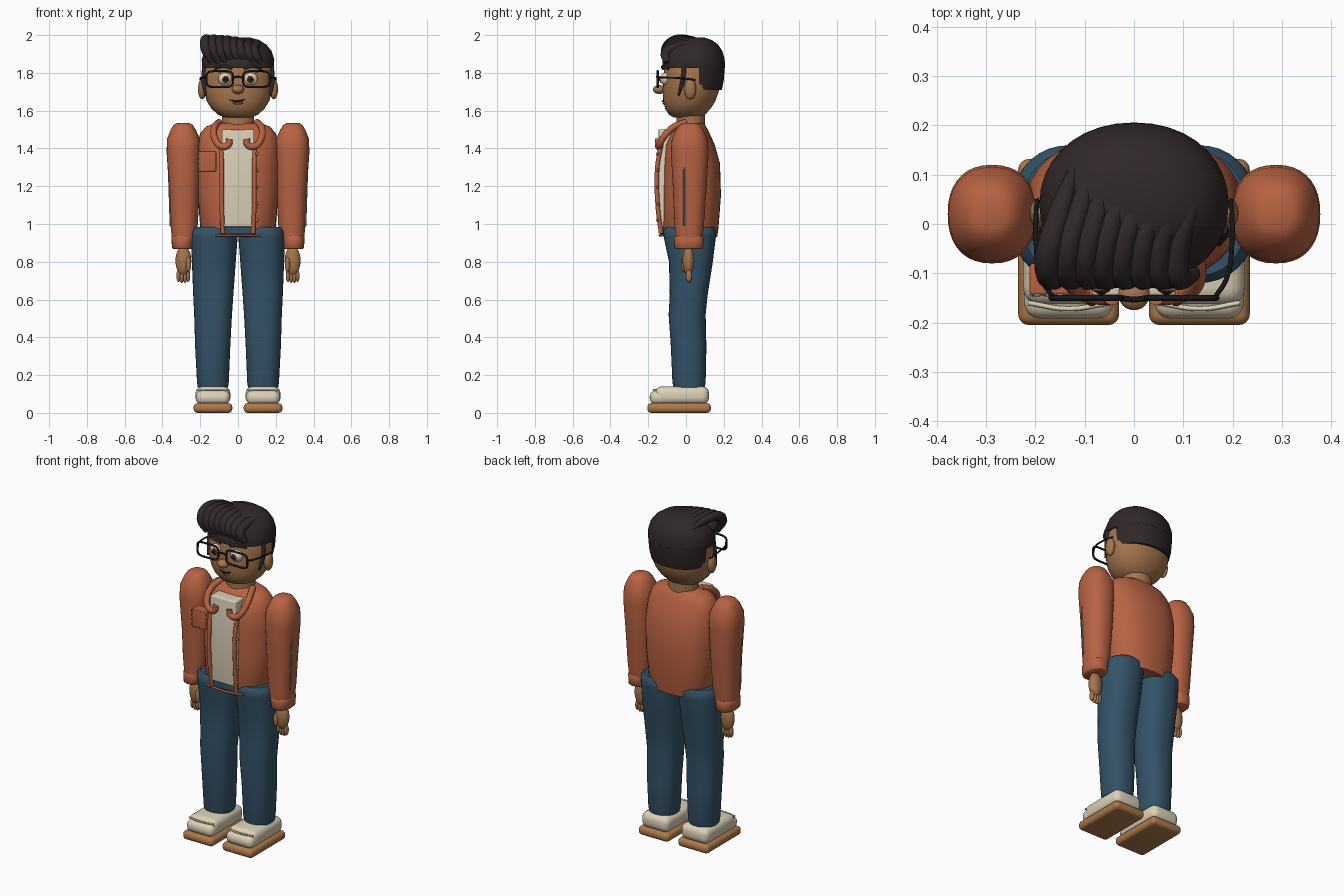
import bpy, bmesh, math
from mathutils import Vector

if "Cube" in bpy.data.objects:
    bpy.data.objects.remove(bpy.data.objects["Cube"], do_unlink=True)
made = []


def material(name, r, g, b):
    m = bpy.data.materials.new(name)
    m.use_nodes = True
    m.diffuse_color = (r, g, b, 1)
    bsdf = m.node_tree.nodes["Principled BSDF"]
    bsdf.inputs["Base Color"].default_value = (r, g, b, 1)
    bsdf.inputs["Roughness"].default_value = 0.8
    return m


SKIN = material("skin tan", .38, .18, .075)
JACKET = material("jacket rust", .48, .125, .055)
CREAM = material("cream", .72, .64, .48)
DENIM = material("denim blue", .034, .085, .135)
HAIR = material("hair black brown", .03, .021, .021)
BLACK = material("black", .008, .008, .01)
RUBBER = material("sole tan", .42, .19, .07)
IRIS = material("iris brown", .1, .035, .012)
LIP = material("lip brown", .2, .06, .035)
STITCH = material("stitch grey", .2, .23, .25)


def add(name, data, mat):
    ob = bpy.data.objects.new(name, data)
    bpy.context.scene.collection.objects.link(ob)
    data.materials.append(mat)
    made.append(ob)
    return ob


def from_bm(name, bm, mat):
    bmesh.ops.recalc_face_normals(bm, faces=bm.faces)
    me = bpy.data.meshes.new(name)
    bm.to_mesh(me)
    bm.free()
    return add(name, me, mat)


def loft(name, rings, mat, power=2.0, cut=None, n=36):
    """Stack of superellipse rings (z, cx, cy, rx, ry), closed at both ends."""
    bm = bmesh.new()
    loops = []
    for z, cx, cy, rx, ry in rings:
        loop = []
        for i in range(n):
            c, s = math.cos(math.tau * i / n), math.sin(math.tau * i / n)
            px = math.copysign(abs(c) ** (2 / power), c)
            py = math.copysign(abs(s) ** (2 / power), s)
            loop.append(bm.verts.new((cx + rx * px, cy + ry * py, z)))
        loops.append(loop)
    for a, b in zip(loops, loops[1:]):
        for i in range(n):
            j = (i + 1) % n
            bm.faces.new((a[i], a[j], b[j], b[i]))
    bm.faces.new(loops[0])
    bm.faces.new(loops[-1])
    if cut:
        bmesh.ops.bisect_plane(bm, geom=bm.verts[:] + bm.edges[:] + bm.faces[:],
                               plane_co=cut[0], plane_no=cut[1], clear_inner=True)
        bmesh.ops.holes_fill(bm, edges=[e for e in bm.edges if e.is_boundary])
    return from_bm(name, bm, mat)


def box(name, lo, hi, mat, bevel=0.0):
    bm = bmesh.new()
    bmesh.ops.create_cube(bm, size=1)
    lo, hi = Vector(lo), Vector(hi)
    for v in bm.verts:
        v.co = (lo + hi) / 2 + v.co * (hi - lo)
    if bevel:
        bmesh.ops.bevel(bm, geom=bm.edges[:], offset=bevel, segments=4,
                        profile=.5, affect='EDGES')
    return from_bm(name, bm, mat)


def ball(name, c, r, mat):
    bm = bmesh.new()
    bmesh.ops.create_uvsphere(bm, u_segments=24, v_segments=14, radius=1)
    for v in bm.verts:
        v.co = Vector(c) + v.co * Vector(r)
    return from_bm(name, bm, mat)


def tube(name, pts, r, mat, closed=False, taper=None):
    cu = bpy.data.curves.new(name, 'CURVE')
    cu.dimensions = '3D'
    cu.bevel_depth, cu.bevel_resolution, cu.resolution_u = r, 3, 8
    cu.use_fill_caps = True
    sp = cu.splines.new('BEZIER')
    sp.bezier_points.add(len(pts) - 1)
    for i, (bp, p) in enumerate(zip(sp.bezier_points, pts)):
        bp.co = p
        bp.handle_left_type = bp.handle_right_type = 'AUTO'
        bp.radius = taper[i] if taper else 1
    sp.use_cyclic_u = closed
    return add(name, cu, mat)


# Torso, neck and head
loft("jacket_body", [(.93, 0, .025, .17, .14), (.98, 0, .022, .2, .15),
     (1.15, 0, .03, .213, .155), (1.32, 0, .03, .22, .15), (1.42, 0, .02, .215, .132),
     (1.48, 0, .02, .2, .105), (1.515, 0, .022, .17, .085), (1.535, 0, .025, .12, .065)],
     JACKET, 2.3)
loft("neck", [(1.48, 0, .025, .085, .075), (1.6, 0, .025, .085, .075)], SKIN)
loft("head", [(1.565, 0, .005, .07, .07), (1.578, 0, .005, .105, .095),
     (1.61, 0, .01, .14, .12), (1.65, 0, .017, .165, .138), (1.7, 0, .025, .18, .148),
     (1.77, 0, .03, .187, .15), (1.84, 0, .03, .18, .145), (1.9, 0, .03, .15, .12)],
     SKIN, 2.15)

# Shirt front, waistband and jacket hem
box("shirt_front", (-.085, -.145, .985), (.085, -.06, 1.5), CREAM, .006)
box("waistband", (-.08, -.137, .945), (.08, -.06, .986), DENIM, .005)
tube("jacket_hem", [(-.12, -.125, .94), (0, -.14, .94), (.12, -.125, .94)], .006, JACKET)

# Chest pocket with stitched border
box("chest_pocket", (-.212, -.145, 1.275), (-.115, -.08, 1.385), JACKET, .008)
edge = [(-.21, 1.277), (-.117, 1.277), (-.117, 1.383), (-.21, 1.383)]
for i, (a, b) in enumerate(zip(edge, edge[1:] + edge[:1])):
    for k in range(4):
        p = [(a[0] + (b[0] - a[0]) * t, -.144, a[1] + (b[1] - a[1]) * t)
             for t in ((k + .15) / 4, (k + .7) / 4)]
        tube(f"pocket_stitch_{i}_{k}", p, .003, STITCH)

# Jacket buttons
for i in range(5):
    ball(f"button_{i}", (.1, -.15, 1.02 + i * .088), (.009, .008, .009), JACKET)

for s, side in ((1, "left"), (-1, "right")):
    # Legs
    loft(f"{side}_leg", [(.135, s * .133, .016, .08, .082), (.16, s * .133, .016, .084, .088),
         (.35, s * .134, .014, .093, .094), (.52, s * .132, .006, .1, .098),
         (.62, s * .131, .014, .106, .1), (.8, s * .128, .026, .116, .116),
         (.93, s * .126, .02, .124, .138), (.965, s * .125, .02, .123, .14),
         (.985, s * .123, .02, .105, .125)], DENIM, 2.3)
    # Shoes
    x0, x1 = sorted((s * .03, s * .235))
    box(f"{side}_sole", (x0, -.205, 0), (x1, .132, .052), RUBBER, .022)
    box(f"{side}_shoe_upper", (x0 + .01, -.165, .045), (x1 - .01, .122, .14), CREAM, .036)
    box(f"{side}_shoe_toe", (x0 + .012, -.192, .045), (x1 - .012, -.04, .118), CREAM, .032)
    tube(f"{side}_shoe_seam", [(x0 + .02, -.16, .122), (s * .133, -.172, .122),
         (x1 - .02, -.16, .122)], .005, CREAM)
    # Sleeves
    loft(f"{side}_sleeve", [(.9, s * .29, .015, .058, .07), (1.0, s * .285, .017, .073, .078),
         (1.2, s * .285, .02, .081, .09), (1.38, s * .288, .02, .09, .1),
         (1.45, s * .288, .02, .088, .095), (1.5, s * .29, .02, .066, .072),
         (1.525, s * .29, .022, .05, .053), (1.536, s * .29, .022, .03, .032)], JACKET, 2.3)
    loft(f"{side}_cuff", [(.868, s * .294, .015, .05, .07), (.874, s * .294, .015, .056, .076),
         (.928, s * .294, .015, .058, .078), (.936, s * .294, .015, .053, .073)], JACKET, 2.4)
    tube(f"{side}_sleeve_piping", [(s * .357, -.01, .99), (s * .367, -.01, 1.3)], .005, STITCH)
    # Hands
    ball(f"{side}_palm", (s * .289, .013, .805), (.042, .031, .078), SKIN)
    for k in range(4):
        ball(f"{side}_finger_{k}", (s * (.264 + k * .017), .015, .726 - .006 * (k in (1, 2))),
             (.011, .016, .033), SKIN)
    ball(f"{side}_thumb", (s * .262, -.012, .785), (.014, .014, .04), SKIN)
    # Rolled collar and front edges of the jacket
    tube(f"{side}_collar", [(s * .1, .0, 1.54), (s * .125, -.07, 1.51), (s * .122, -.125, 1.45),
         (s * .09, -.143, 1.412), (s * .052, -.147, 1.418), (s * .045, -.147, 1.45)],
         .018, JACKET)
    tube(f"{side}_front_edge", [(s * .09, -.13, 1.43), (s * .086, -.152, 1.3),
         (s * .086, -.15, 1.1), (s * .08, -.132, .95)], .012, JACKET)
    # Ears and sideburns
    ball(f"{side}_ear", (s * .19, .022, 1.715), (.022, .032, .055), SKIN)
    tube(f"{side}_sideburn", [(s * .178, -.01, 1.84), (s * .182, -.018, 1.76),
         (s * .172, -.04, 1.68)], .012, HAIR, taper=[1, 1, .5])
    # Eyes and brows
    ball(f"{side}_eye", (s * .068, -.108, 1.768), (.037, .03, .034), CREAM)
    ball(f"{side}_iris", (s * .066, -.132, 1.766), (.019, .009, .019), IRIS)
    ball(f"{side}_pupil", (s * .066, -.138, 1.766), (.01, .006, .01), BLACK)
    tube(f"{side}_brow", [(s * .03, -.122, 1.822), (s * .075, -.122, 1.834),
         (s * .125, -.092, 1.82)], .009, HAIR, taper=[.8, 1, .5])
    # Spectacles
    rim = []
    for i in range(16):
        c, q = math.cos(math.tau * i / 16), math.sin(math.tau * i / 16)
        rim.append((s * (.097 + .07 * math.copysign(abs(c) ** .45, c)), -.15,
                    1.767 + .042 * math.copysign(abs(q) ** .45, q)))
    tube(f"{side}_rim", rim, .006, BLACK, closed=True)
    tube(f"{side}_temple", [(s * .165, -.148, 1.775), (s * .188, -.11, 1.775),
         (s * .199, -.03, 1.772), (s * .197, .05, 1.762)], .005, BLACK)
tube("spectacle_bridge", [(-.03, -.15, 1.772), (0, -.153, 1.78), (.03, -.15, 1.772)], .006, BLACK)

# Nose and mouth
ball("nose", (0, -.142, 1.712), (.032, .033, .024), SKIN)
tube("mouth", [(-.045, -.116, 1.656), (0, -.124, 1.65), (.045, -.114, 1.662)], .005, BLACK,
     taper=[.5, 1, .5])
tube("lower_lip", [(-.025, -.114, 1.642), (0, -.118, 1.638), (.025, -.114, 1.642)], .006, LIP)

# Hair: back section, crown and swept front strands
loft("hair_back", [(1.71, 0, .045, .172, .145), (1.76, 0, .042, .185, .158),
     (1.84, 0, .04, .192, .166)], HAIR, 2.1, cut=((0, .07, 0), (0, 1, 0)))
loft("hair_crown", [(1.825, 0, .04, .191, .166), (1.87, 0, .04, .192, .165),
     (1.915, 0, .045, .178, .148), (1.95, 0, .05, .15, .12), (1.975, 0, .05, .11, .085),
     (1.988, 0, .05, .06, .045)], HAIR, 2.1)
ball("hair_quiff", (-.055, -.035, 1.912), (.13, .082, .07), HAIR)
for i in range(8):
    x, drop = -.178 + i * .037, .0008 * i * i
    tube(f"hair_strand_{i}", [(x + .055, .11, 1.945 - drop * .6), (x + .03, .03, 1.972 - drop * .6),
         (x + .005, -.06, 1.972 - drop), (x + .008, -.106, 1.925 - drop * .5),
         (x + .04, -.1, 1.855)], .027, HAIR, taper=[.4, .85, 1, 1, .6])

# Turn tubes into meshes and smooth everything
bpy.ops.object.select_all(action='DESELECT')
for ob in made:
    ob.select_set(True)
bpy.context.view_layer.objects.active = made[0]
bpy.ops.object.convert(target='MESH')
bpy.ops.object.shade_smooth_by_angle(angle=math.radians(45))
